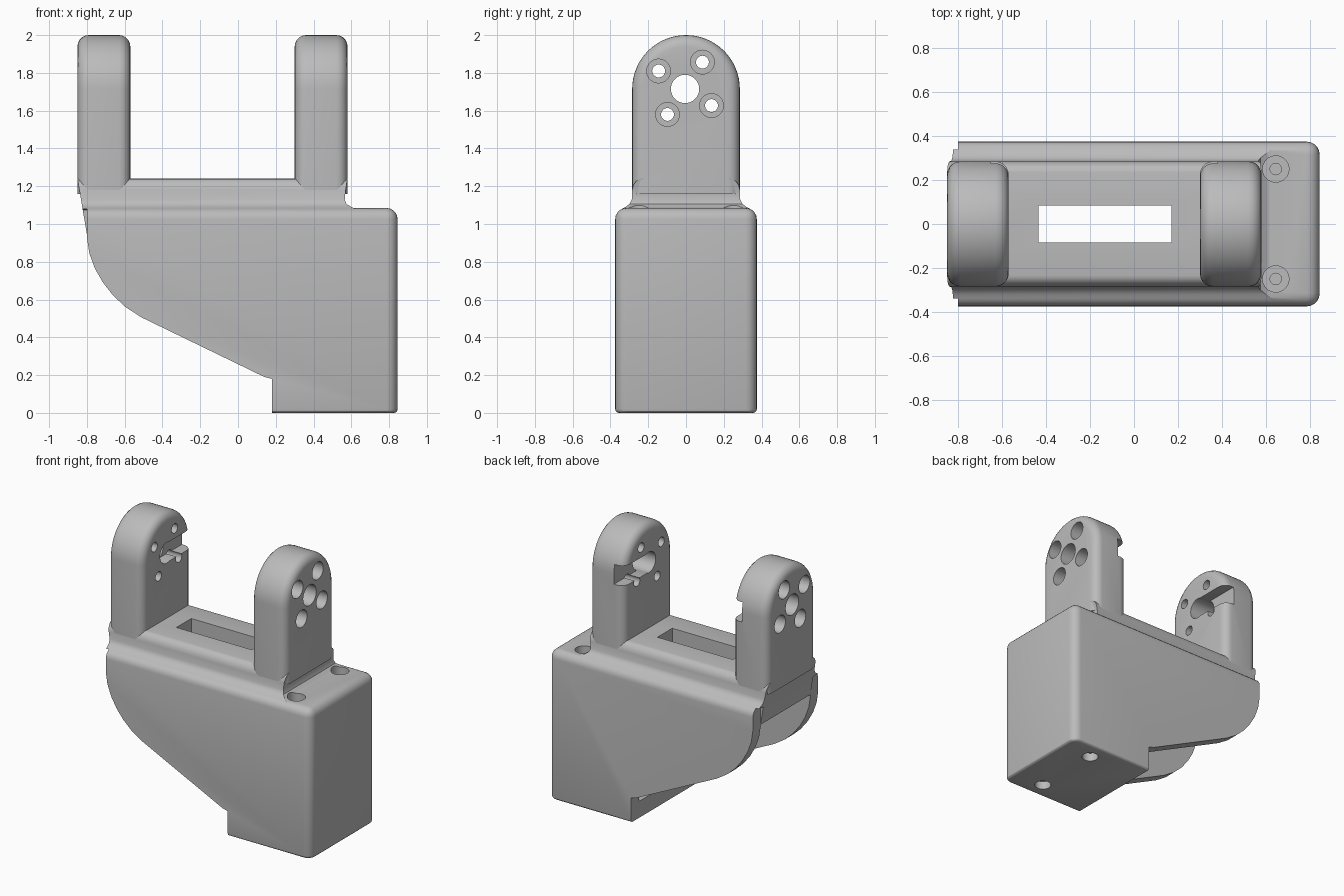
import bpy, bmesh, math
from mathutils import Matrix

old = bpy.data.objects.get("Cube")
if old:
    bpy.data.objects.remove(old)

grey = bpy.data.materials.new("light grey plastic")
grey.use_nodes = True
COLOR = (0.5, 0.5, 0.5, 1)
grey.diffuse_color = COLOR
grey.node_tree.nodes["Principled BSDF"].inputs["Base Color"].default_value = COLOR


def finish(bm, name):
    bmesh.ops.recalc_face_normals(bm, faces=bm.faces)
    mesh = bpy.data.meshes.new(name)
    bm.to_mesh(mesh)
    bm.free()
    mesh.materials.append(grey)
    obj = bpy.data.objects.new(name, mesh)
    bpy.context.collection.objects.link(obj)
    return obj


def prism(points, offset):
    """Extrude a 3D outline by an offset vector."""
    bm = bmesh.new()
    face = bm.faces.new([bm.verts.new(p) for p in points])
    new = bmesh.ops.extrude_face_region(bm, geom=[face])["geom"]
    bmesh.ops.translate(bm, vec=offset, verts=[v for v in new if isinstance(v, bmesh.types.BMVert)])
    bmesh.ops.recalc_face_normals(bm, faces=bm.faces)
    return bm


def round_edges(bm, rule, radius, segments=5):
    edges = [e for e in bm.edges if rule(*(v.co for v in e.verts))]
    bmesh.ops.bevel(bm, geom=edges, offset=radius, segments=segments,
                    profile=0.5, affect='EDGES', clamp_overlap=True)


def box(x0, x1, y0, y1, z0, z1):
    bm = prism([(x0, y0, z0), (x1, y0, z0), (x1, y1, z0), (x0, y1, z0)], (0, 0, z1 - z0))
    return finish(bm, "cutter")


def rod(center, radius, length, axis):
    bm = bmesh.new()
    turn = Matrix.Rotation(math.pi / 2, 4, 'Y') if axis == 'X' else Matrix()
    bmesh.ops.create_cone(bm, cap_ends=True, segments=32, radius1=radius, radius2=radius,
                          depth=length, matrix=Matrix.Translation(center) @ turn)
    return finish(bm, "cutter")


def combine(target, tool, operation='DIFFERENCE'):
    """Apply a boolean and remove the tool."""
    mod = target.modifiers.new("cut", 'BOOLEAN')
    mod.operation, mod.object, mod.solver = operation, tool, 'EXACT'
    bpy.context.view_layer.objects.active = target
    bpy.ops.object.modifier_apply(modifier=mod.name)
    bpy.data.objects.remove(tool)


def near(a, b):
    return abs(a - b) < 0.002


# Housing: side outline with a swept lower end
TOP, END, HALF = 1.085, 0.845, 0.375
outline = [(-0.8, TOP), (-0.8, 0.93), (-0.787, 0.845), (-0.758, 0.765), (-0.715, 0.69),
           (-0.66, 0.62), (-0.595, 0.56), (-0.51, 0.505), (0.14, 0.19), (0.18, 0.18),
           (0.18, 0), (END, 0), (END, TOP)]
bm = prism([(x, -HALF, z) for x, z in outline], (0, 2 * HALF, 0))
round_edges(bm, lambda a, b: (near(a.z, TOP) and near(b.z, TOP) and (near(a.y, b.y) or near(a.x, END) and near(b.x, END)))
            or (near(a.x, END) and near(b.x, END) and near(a.y, b.y)), 0.06)
round_edges(bm, lambda a, b: near(a.z, 0) and near(b.z, 0)
            and not (near(a.x, 0.18) and near(b.x, 0.18)), 0.02, 3)
housing = finish(bm, "housing")

# Cavity, open at the swept end
combine(housing, box(-1, 0.5, -0.285, 0.285, 0.12, 0.95))

# Saddle on top: stacked rings with a cove at the foot and rounded shoulders
bm = bmesh.new()
levels = [(0.94, 0.286, 0.5), (1.075, 0.286, 0.5), (1.08, 0.34, 0.625), (1.09, 0.32, 0.6),
          (1.105, 0.3, 0.575), (1.13, 0.287, 0.565), (1.18, 0.285, 0.57),
          (1.205, 0.279, 0.574), (1.225, 0.266, 0.577), (1.237, 0.25, 0.579), (1.24, 0.235, 0.58)]
rings = []
for z, y, x in levels:
    left = -0.85 + (1.24 - z) * 0.17
    rings.append([bm.verts.new(p) for p in ((left, -y, z), (x, -y, z), (x, y, z), (left, y, z))])
for low, high in zip(rings, rings[1:]):
    for i in range(4):
        j = (i + 1) % 4
        bm.faces.new((low[i], low[j], high[j], high[i]))
bm.faces.new(rings[0])
bm.faces.new(rings[-1])
combine(housing, finish(bm, "saddle"), 'UNION')

# Cable slot and screw holes
combine(housing, box(-0.435, 0.17, -0.085, 0.085, 0.8, 1.4))
for y in (-0.25, 0.25):
    combine(housing, rod((0.645, y, TOP), 0.06, 0.2, 'Z'))
    combine(housing, rod((0.645, y, TOP), 0.026, 0.6, 'Z'))
    combine(housing, rod((0.6, y, 0), 0.055, 0.12, 'Z'))
    combine(housing, rod((0.6, y, 0), 0.026, 0.4, 'Z'))


# Arms: arched plates with rounded rims, drilled and grooved
R, AXIS = 0.285, 1.715
HOLES = [(-0.145, 1.81), (0.087, 1.857), (0.135, 1.627), (-0.098, 1.58)]


def arm(name, x0, x1, outer, inner):
    arch = [(x0, R * math.cos(math.pi * i / 32), AXIS + R * math.sin(math.pi * i / 32)) for i in range(33)]
    bm = prism([(x0, R, 1.16)] + arch + [(x0, -R, 1.16)], (x1 - x0, 0, 0))
    round_edges(bm, lambda a, b: near(a.x, b.x) and not (near(a.z, 1.16) and near(b.z, 1.16)), 0.06)
    obj = finish(bm, name)
    middle = (x0 + x1) / 2
    combine(obj, rod((middle, -0.005, AXIS), 0.075, 1, 'X'))
    for y, z in HOLES:
        combine(obj, rod((middle, y, z), 0.034, 1, 'X'))
        combine(obj, rod((outer, y, z), 0.063, 0.3, 'X'))
    combine(obj, box(inner - 0.08, inner + 0.08, -0.005, 0.4, AXIS - 0.07, AXIS + 0.07))
    return obj


arms = [arm("right_arm", -0.85, -0.57, -0.85, -0.57), arm("left_arm", 0.3, 0.58, 0.58, 0.3)]

# Smooth rounded areas, keep sharp edges
for obj in [housing] + arms:
    bpy.ops.object.select_all(action='DESELECT')
    obj.select_set(True)
    bpy.context.view_layer.objects.active = obj
    bpy.ops.object.shade_smooth_by_angle(angle=math.radians(30))
